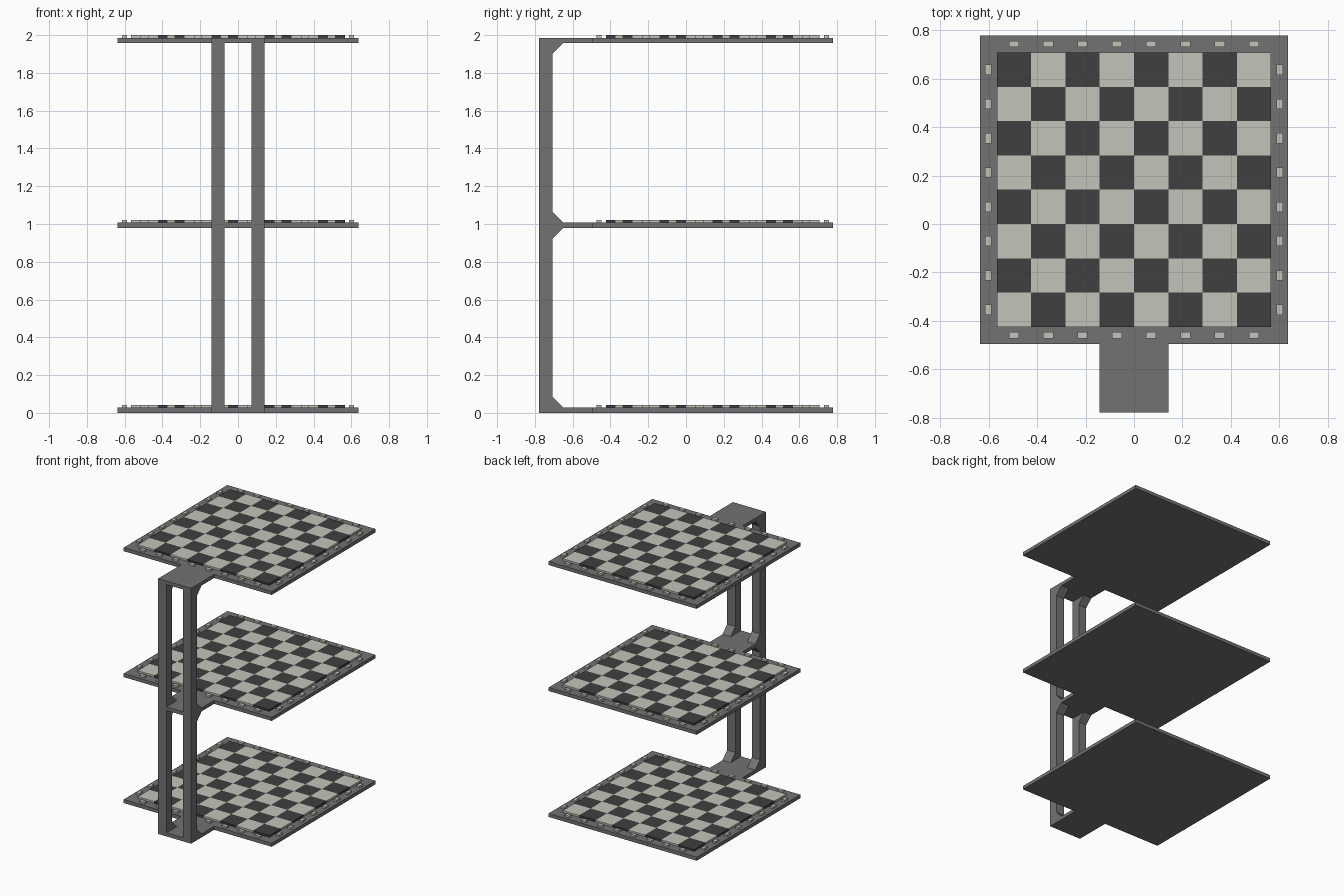
import bpy, bmesh
from mathutils import Vector

if "Cube" in bpy.data.objects:
    bpy.data.objects.remove(bpy.data.objects["Cube"])

U = 0.1415                  # one square of the board
T = 0.0275                  # plate thickness
R = 0.0140                  # raised height of squares and markers
Z = [0.0, (2 - T - R) / 2, 2 - T - R]   # underside of each level
BACK, FRONT = 5.5 * U, -5.5 * U
EDGE = BACK - 9 * U         # front edge of the boards


def material(name, rgb):
    m = bpy.data.materials.new(name)
    m.diffuse_color = (*rgb, 1)
    m.use_nodes = True
    m.node_tree.nodes["Principled BSDF"].inputs["Base Color"].default_value = m.diffuse_color
    return m


FRAME = material("frame_grey", (0.17, 0.17, 0.17))
DARK = material("dark_square", (0.05, 0.05, 0.05))
LIGHT = material("light_square", (0.55, 0.55, 0.49))


def finish(name, bm, mat):
    bmesh.ops.recalc_face_normals(bm, faces=bm.faces)
    me = bpy.data.meshes.new(name)
    bm.to_mesh(me)
    bm.free()
    me.materials.append(mat)
    ob = bpy.data.objects.new(name, me)
    bpy.context.collection.objects.link(ob)
    return ob


def add_box(bm, lo, hi):
    vs = bmesh.ops.create_cube(bm, size=1)["verts"]
    lo, hi = Vector(lo), Vector(hi)
    for v in vs:
        v.co = (lo + hi) / 2 + v.co * (hi - lo)


def boxes(name, items, mat):
    bm = bmesh.new()
    for lo, hi in items:
        add_box(bm, lo, hi)
    return finish(name, bm, mat)


for label, z in zip(("lower", "middle", "upper"), Z):
    top = z + T
    # board plate
    boxes(label + "_board", [((-4.5 * U, EDGE, z), (4.5 * U, BACK, top))], FRAME)

    # raised chequered squares
    squares = ([], [])
    for i in range(8):
        for j in range(8):
            x, y = (i - 4) * U, BACK - (j + 1.5) * U
            squares[(i + j) % 2].append(((x, y, top), (x + U, y + U, top + R)))
    boxes(label + "_dark_squares", squares[0], DARK)
    boxes(label + "_light_squares", squares[1], LIGHT)

    # plain raised marker tabs around the border
    tabs = []
    a, b = 0.013, 0.021
    for k in range(8):
        x, y = (k - 3.5) * U, BACK - (k + 1) * U
        for ym in (BACK - U / 4, EDGE + U / 4):
            tabs.append(((x - b, ym - a, top), (x + b, ym + a, top + R)))
        for xm in (-4.25 * U, 4.25 * U):
            tabs.append(((xm - a, y - b, top), (xm + a, y + b, top + R)))
    boxes(label + "_marker_tabs", tabs, LIGHT)

    # bridge plate joining the two rails
    boxes(label + "_bridge", [((-U / 2, FRONT, z), (U / 2, EDGE, top))], FRAME)

# side rails: one comb profile in y-z with chamfered inner corners
inner, c = FRONT + U / 2, 0.058
profile = [(FRONT, 0), (EDGE, 0)]
for z0, z1 in zip(Z, Z[1:]):
    lo, hi = z0 + T, z1
    profile += [(EDGE, lo), (inner + c, lo), (inner, lo + c),
                (inner, hi - c), (inner + c, hi), (EDGE, hi)]
profile += [(EDGE, Z[2] + T), (FRONT, Z[2] + T)]

for name, x in (("left_rail", -U), ("right_rail", U / 2)):
    bm = bmesh.new()
    face = bm.faces.new([bm.verts.new((x, y, z)) for y, z in profile])
    ext = bmesh.ops.extrude_face_region(bm, geom=[face])
    bmesh.ops.translate(bm, vec=(U / 2, 0, 0),
                        verts=[g for g in ext["geom"] if isinstance(g, bmesh.types.BMVert)])
    finish(name, bm, FRAME)
